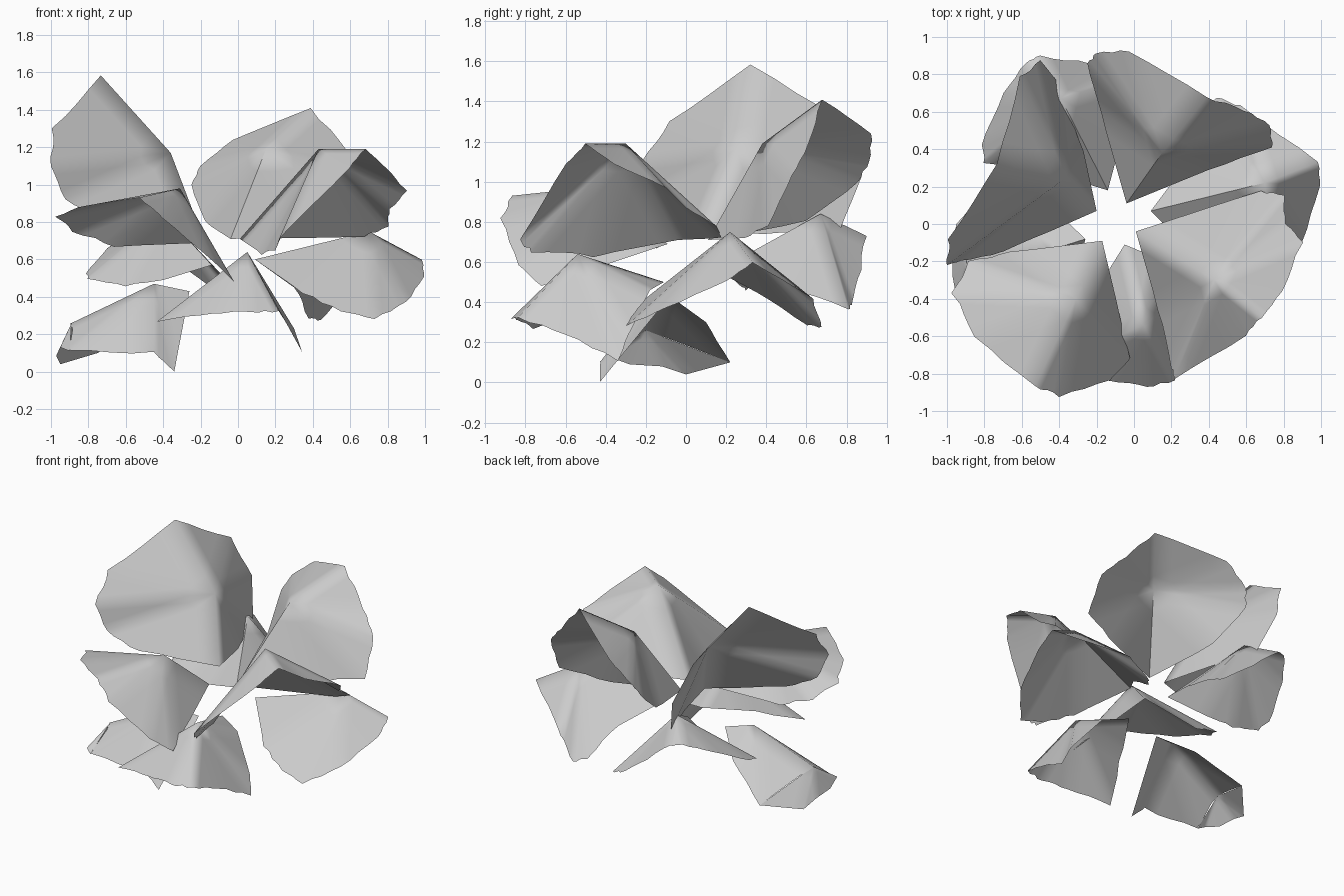
import bpy, bmesh, math, random
from mathutils import Vector

random.seed(4)

def petal(name, hub, *rim, closed=True):
    """Creased petal: a crest point fanned out to its rim (first rim point = inner base)."""
    bm = bmesh.new()
    top = bm.verts.new(hub)
    edge = [bm.verts.new(p) for p in rim]
    pairs = list(zip(edge, edge[1:] + edge[:1]))
    for a, b in pairs if closed else pairs[:-1]:
        bm.faces.new((top, a, b))
    bmesh.ops.recalc_face_normals(bm, faces=bm.faces)
    if sum(f.normal.z * f.calc_area() for f in bm.faces) < 0:
        bmesh.ops.reverse_faces(bm, faces=bm.faces)
    bmesh.ops.subdivide_edges(bm, edges=bm.edges[:], cuts=3, use_grid_fill=True)
    # slightly ragged outer edge
    base, crest = Vector(rim[0]), Vector(hub)
    for v in bm.verts:
        if closed and v.is_boundary and (v.co - base).length > 0.4:
            v.co += (crest - v.co).normalized() * random.uniform(-0.008, 0.01)
            v.co.z = max(v.co.z, 0)
    me = bpy.data.meshes.new(name)
    bm.to_mesh(me)
    bm.free()
    ob = bpy.data.objects.new(name, me)
    bpy.context.collection.objects.link(ob)
    bpy.ops.object.select_all(action='DESELECT')
    ob.select_set(True)
    bpy.context.view_layer.objects.active = ob
    bpy.ops.object.shade_smooth_by_angle(angle=math.radians(75))

# upper ring of petals, spiralling downward
petal("upper_petal_left", (-.36, .25, 1.17),
      (-.2, .07, .75), (-.27, .39, .74), (-.41, .76, .75), (-.5, .87, 1.03),
      (-.61, .79, 1.31), (-.73, .32, 1.58), (-.99, -.08, 1.3),
      (-1, -.22, 1.1), (-.93, -.2, .92), (-.7, -.15, .81))
petal("upper_petal_back", (.15, .38, 1.19),
      (-.04, .11, .71), (-.18, .6, .8), (-.25, .86, 1.0), (-.2, .91, 1.1),
      (-.03, .93, 1.24), (.39, .68, 1.41), (.59, .61, 1.18),
      (.73, .53, 1.03), (.74, .41, .78), (.4, .29, .72))
petal("upper_petal_right", (.43, -.3, 1.19),
      (.01, -.04, .71), (.13, -.46, .63), (.2, -.77, .65), (.22, -.83, .71),
      (.6, -.6, 1.09), (.68, -.5, 1.19), (.79, -.36, 1.09), (.9, -.1, .97),
      (.81, 0, .87), (.8, .15, .78), (.68, .18, .72))
petal("upper_petal_front", (-.31, -.4, .98),
      (-.17, -.09, .69), (-.66, -.15, .67), (-.88, -.2, .75), (-.97, -.37, .83),
      (-.85, -.6, .88), (-.53, -.87, .93), (-.4, -.92, .82),
      (-.13, -.83, .59), (-.02, -.72, .48))

# lower ring of petals
petal("lower_petal_back", (-.39, .67, .84),
      (-.14, .18, .57), (-.4, .26, .49), (-.6, .3, .46), (-.8, .33, .5),
      (-.82, .42, .52), (-.7, .7, .66), (-.58, .87, .74), (-.5, .9, .73),
      (-.23, .86, .51), (-.08, .83, .4), (.03, .81, .36), (-.06, .48, .49))
petal("lower_petal_right", (.7, .22, .75),
      (.09, .07, .6), (.35, -.2, .42), (.55, -.28, .32), (.73, -.3, .28),
      (.9, -.1, .37), (1, .2, .5), (.98, .33, .6),
      (.57, .63, .42), (.44, .68, .27), (.38, .6, .29), (.3, .35, .45))
petal("lower_petal_front", (.05, -.54, .64),
      (-.05, -.11, .5), (-.2, -.35, .43), (-.43, -.76, .27), (-.13, -.84, .31),
      (.07, -.87, .32), (.22, -.84, .32), (.27, -.6, .24),
      (.34, -.34, .11), (.3, -.29, .23), (.12, -.18, .46))
petal("lower_petal_left", (-.45, -.14, .47),
      (-.26, -.08, .43), (-.34, -.43, 0), (-.45, -.43, .1), (-.9, -.42, .11),
      (-.89, -.2, .26), (-.75, .22, .1), (-.45, .1, .3))
# drooping outer lip of the lowest petal
petal("lower_petal_left_lip", (-.89, -.2, .26),
      (-.9, -.42, .11), (-.95, -.39, .13), (-.97, -.28, .09), (-.97, -.12, .08),
      (-.95, 0, .04), (-.75, .22, .1), closed=False)
